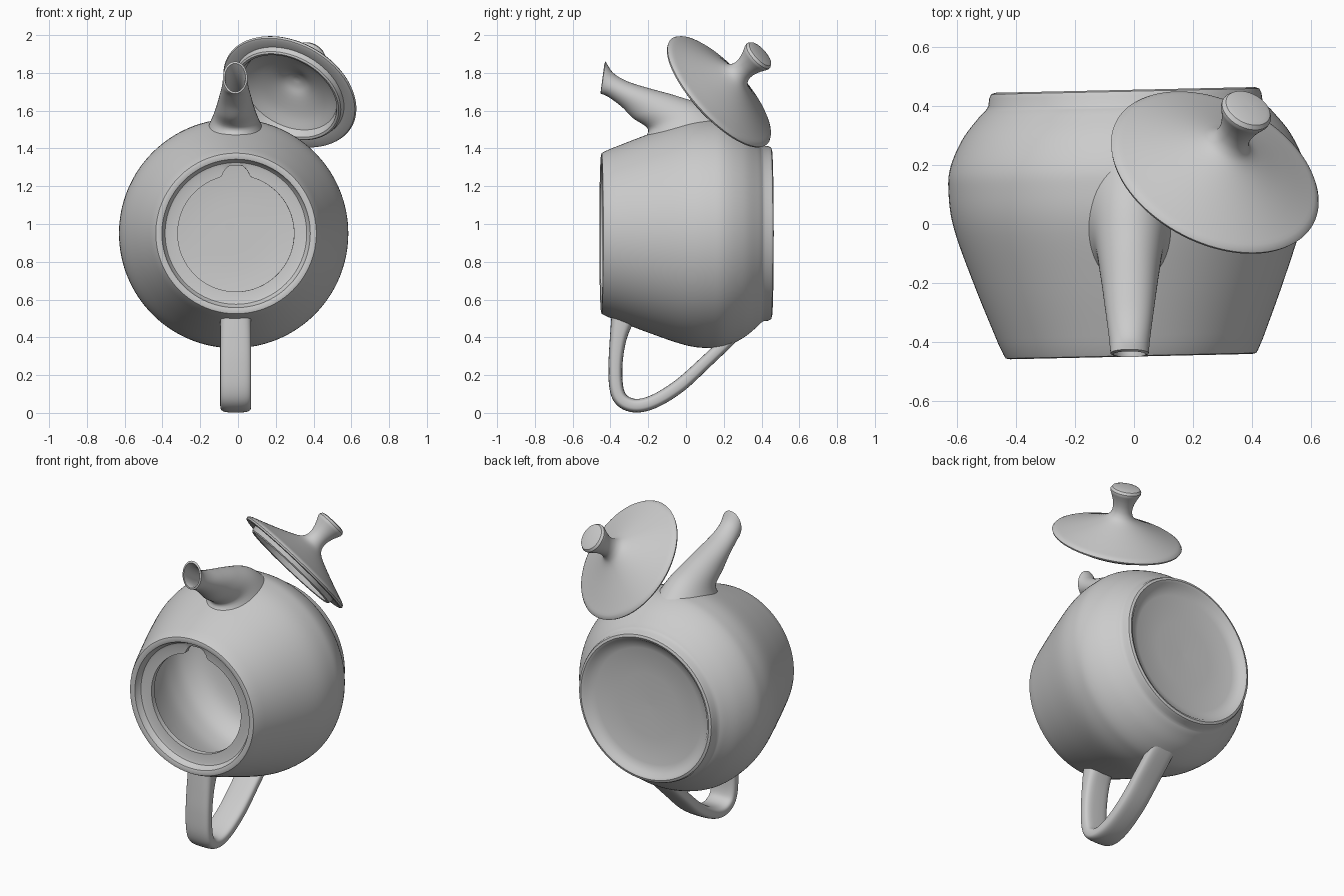
import bpy, bmesh, math
from mathutils import Vector, Matrix

old = bpy.data.objects.get("Cube")
if old:
    bpy.data.objects.remove(old, do_unlink=True)

clay = bpy.data.materials.new("grey clay")
clay.use_nodes = True
GREY = (0.6, 0.6, 0.6, 1)
clay.diffuse_color = GREY
clay.node_tree.nodes["Principled BSDF"].inputs["Base Color"].default_value = GREY


def smooth(points, steps=6):
    """Catmull-Rom curve through tuples of any length."""
    pts = [Vector(p) for p in points]
    out = []
    for i in range(len(pts) - 1):
        a, b, c, d = pts[max(i - 1, 0)], pts[i], pts[i + 1], pts[min(i + 2, len(pts) - 1)]
        for k in range(steps):
            t = k / steps
            out.append(b + (c - a) * (t / 2) + (a * 2 - b * 5 + c * 4 - d) * (t * t / 2)
                       + (b * 3 - a - c * 3 + d) * (t ** 3 / 2))
    return out + [pts[-1]]


def skin(name, rings, matrix=Matrix(), angle=35):
    """Skin a row of closed rings and cap both ends."""
    bm = bmesh.new()
    rows = [[bm.verts.new(p) for p in ring] for ring in rings]
    n = len(rows[0])
    for a, b in zip(rows, rows[1:]):
        for i in range(n):
            j = (i + 1) % n
            bm.faces.new((a[i], a[j], b[j], b[i]))
    bm.faces.new(rows[0])
    bm.faces.new(rows[-1])
    bmesh.ops.recalc_face_normals(bm, faces=bm.faces)
    mesh = bpy.data.meshes.new(name)
    bm.to_mesh(mesh)
    bm.free()
    mesh.materials.append(clay)
    obj = bpy.data.objects.new(name, mesh)
    obj.matrix_world = matrix
    bpy.context.collection.objects.link(obj)
    bpy.ops.object.select_all(action='DESELECT')
    obj.select_set(True)
    bpy.context.view_layer.objects.active = obj
    bpy.ops.object.shade_smooth_by_angle(angle=math.radians(angle))
    return obj


def lathe(name, profile, origin, axis, segments=128, bulge=None):
    """Revolve (radius, height) points; bulge may widen a ring by angle."""
    rings = []
    for k, (r, h) in enumerate(profile):
        ring = []
        for i in range(segments):
            a = 2 * math.pi * i / segments
            rr = r + (bulge(k, a) if bulge else 0)
            ring.append((rr * math.cos(a), rr * math.sin(a), h))
        rings.append(ring)
    turn = Vector(axis).to_track_quat('Z', 'Y').to_matrix().to_4x4()
    return skin(name, rings, Matrix.Translation(origin) @ turn)


# Pot body lying on its side: recessed foot, belly, rim, ledge, hollow inside
foot = [(0.01, 0.40), (0.2, 0.405), (0.36, 0.415), (0.41, 0.43), (0.425, 0.448),
        (0.44, 0.455), (0.455, 0.45), (0.462, 0.435), (0.465, 0.41)]
belly = smooth([(0.475, 0.395), (0.5, 0.37), (0.555, 0.3), (0.597, 0.21), (0.607, 0.13),
                (0.592, 0), (0.525, -0.2), (0.448, -0.4)])
rim = [(0.432, -0.435), (0.425, -0.447), (0.41, -0.45), (0.393, -0.445), (0.386, -0.425),
       (0.375, -0.41), (0.36, -0.405)]
lip = [(0.308, -0.402), (0.308, -0.37)]
hollow = smooth([(0.39, -0.365), (0.475, -0.2), (0.54, 0), (0.555, 0.13), (0.53, 0.24),
                 (0.44, 0.32), (0.25, 0.35), (0.01, 0.355)])
body_profile = foot + belly + rim + lip + hollow
lip_rows = [len(foot + belly + rim) + k for k in range(len(lip))]


def notch(row, a):
    """Rounded notch at the top of the mouth."""
    d = abs(a - math.pi / 2) / 0.25
    return 0.06 * math.cos(d * math.pi / 2) ** 0.8 if row in lip_rows and d < 1 else 0


lathe("pot_body", body_profile, (-0.02, 0, 0.95), (-0.022, 1, 0), bulge=notch)

# Spout: each section is low point (y, z), high point (y, z), half width
outer = smooth([(-0.24, 1.43, 0.28, 1.49, 0.17), (-0.2, 1.5, 0.12, 1.615, 0.122),
                (-0.28, 1.56, -0.04, 1.675, 0.1), (-0.34, 1.62, -0.2, 1.72, 0.085),
                (-0.41, 1.672, -0.31, 1.755, 0.073), (-0.445, 1.688, -0.385, 1.8, 0.067),
                (-0.452, 1.69, -0.425, 1.86, 0.065)])
bore = [(-0.452, 1.7, -0.432, 1.85, 0.055), (-0.43, 1.7, -0.4, 1.81, 0.05),
        (-0.38, 1.68, -0.31, 1.74, 0.05), (-0.3, 1.63, -0.2, 1.69, 0.05)]
spout_rings = []
for y0, z0, y1, z1, w in [tuple(s) for s in outer] + bore:
    low, high = Vector((-0.015, y0, z0)), Vector((-0.015, y1, z1))
    angles = [2 * math.pi * i / 48 for i in range(48)]
    spout_rings.append([(low + high) / 2 + (high - low) / 2 * math.cos(a)
                        + Vector((w * math.sin(a), 0, 0)) for a in angles])
skin("spout", spout_rings)

# Handle: strap swept along (y, z), third value is its half thickness
path = smooth([(-0.33, 0.52, 0.065), (-0.358, 0.4, 0.045), (-0.373, 0.26, 0.037),
               (-0.368, 0.13, 0.037), (-0.335, 0.063, 0.037), (-0.26, 0.038, 0.036),
               (-0.16, 0.065, 0.036), (-0.03, 0.147, 0.036), (0.1, 0.265, 0.034),
               (0.2, 0.36, 0.034), (0.25, 0.415, 0.036)])
handle_rings = []
for i, (y, z, half) in enumerate(path):
    along = path[min(i + 1, len(path) - 1)] - path[max(i - 1, 0)]
    normal = Vector((0, -along[1], along[0])).normalized()
    ring = []
    for k in range(32):
        c, s = math.cos(math.pi * k / 16), math.sin(math.pi * k / 16)
        across = math.copysign(abs(c) ** 0.6, c) * 0.082
        ring.append(Vector((-0.012 + across, y, z))
                    + normal * (math.copysign(abs(s) ** 0.6, s) * half))
    handle_rings.append(ring)
skin("handle", handle_rings, angle=60)

# Lid resting tilted against the pot: knob, shallow cone, rim, flange, hollow
knob = [(0.01, 0.312), (0.065, 0.311), (0.08, 0.306), (0.089, 0.292)]
cone = smooth([(0.088, 0.28), (0.068, 0.235), (0.057, 0.19), (0.062, 0.15), (0.09, 0.118),
               (0.17, 0.08), (0.28, 0.036), (0.355, 0.008)], 4)
under = [(0.37, 0), (0.377, -0.01), (0.372, -0.02), (0.36, -0.024), (0.31, -0.018),
         (0.302, -0.045), (0.293, -0.052), (0.28, -0.048), (0.272, -0.03)]
inside = smooth([(0.265, -0.005), (0.2, 0.03), (0.1, 0.062), (0.05, 0.085), (0.01, 0.095)], 4)
lathe("lid", knob + cone + under + inside, (0.278, 0.182, 1.707), (0.356, 0.69, 0.63), 96)
